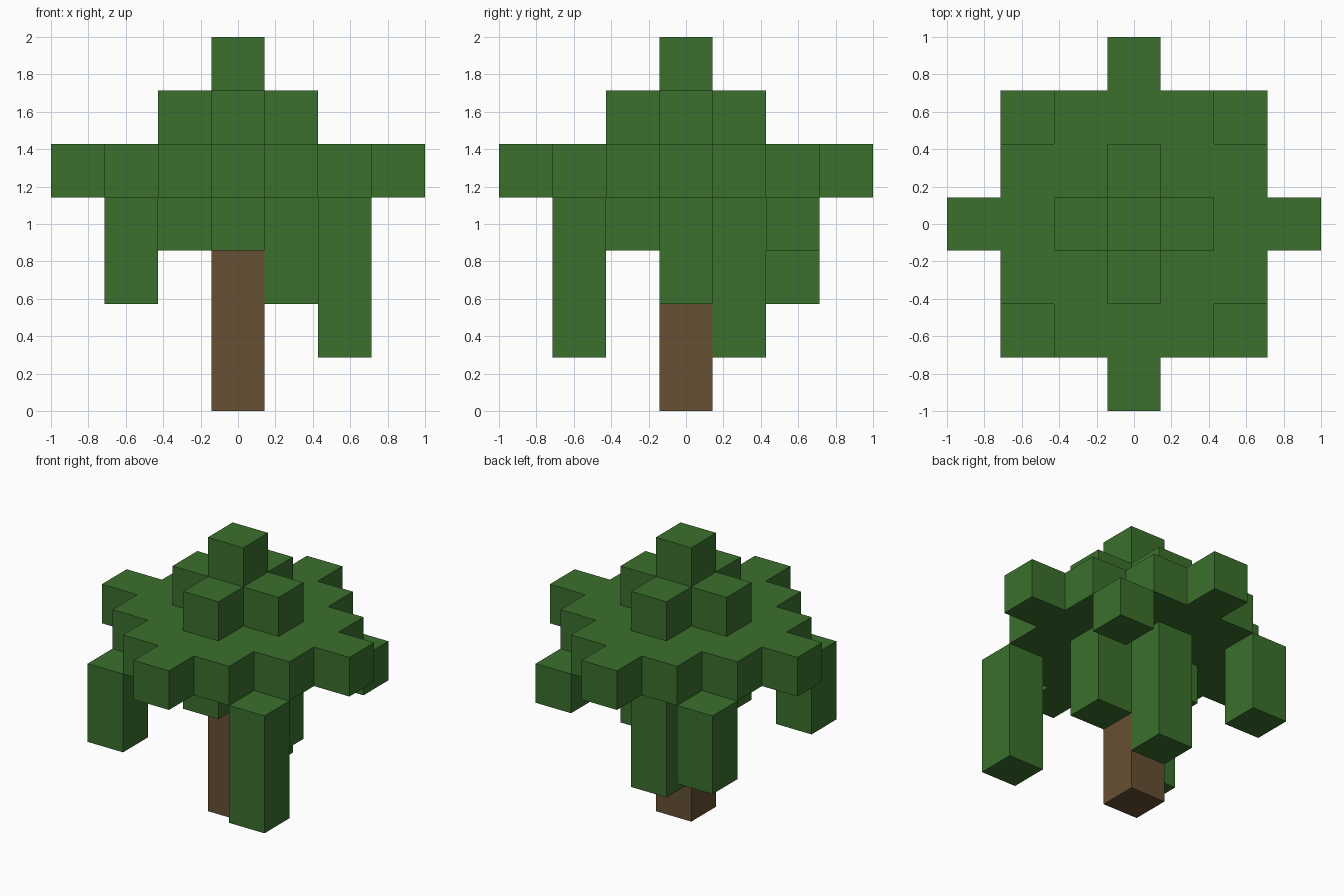
import bpy
import bmesh

if "Cube" in bpy.data.objects:
    bpy.data.objects.remove(bpy.data.objects["Cube"], do_unlink=True)

U = 2 / 7  # block size


def make_material(name, rgb):
    color = (*rgb, 1)
    mat = bpy.data.materials.new(name)
    mat.use_nodes = True
    mat.diffuse_color = color
    bsdf = mat.node_tree.nodes["Principled BSDF"]
    bsdf.inputs["Base Color"].default_value = color
    bsdf.inputs["Roughness"].default_value = 0.9
    return mat


leaf = make_material("leaf green", (0.044, 0.162, 0.026))
bark = make_material("bark brown", (0.133, 0.080, 0.033))


def prism(name, outline, bottom, top, mat):
    """Extrude a counter-clockwise outline, measured in blocks."""
    bm = bmesh.new()
    base = bm.faces.new([bm.verts.new((x * U, y * U, bottom * U)) for x, y in outline])
    raised = bmesh.ops.extrude_face_region(bm, geom=[base], use_keep_orig=True)["geom"]
    verts = [v for v in raised if isinstance(v, bmesh.types.BMVert)]
    bmesh.ops.translate(bm, verts=verts, vec=(0, 0, (top - bottom) * U))
    bmesh.ops.recalc_face_normals(bm, faces=bm.faces)
    mesh = bpy.data.meshes.new(name)
    bm.to_mesh(mesh)
    bm.free()
    mesh.materials.append(mat)
    obj = bpy.data.objects.new(name, mesh)
    bpy.context.collection.objects.link(obj)
    return obj


def four_way(quarter):
    """Repeat a quarter outline around the trunk axis."""
    points = []
    for _ in range(4):
        points += quarter
        quarter = [(-y, x) for x, y in quarter]
    return points


def column(name, x, y, bottom, top, mat):
    square = [(x + dx, y + dy) for dx, dy in four_way([(.5, .5)])]
    return prism(name, square, bottom, top, mat)


# Trunk
column("trunk", 0, 0, 0, 4, bark)

# Stepped crown: wide canopy, cross tier, tip
step = [(3.5, .5), (2.5, .5), (2.5, 1.5), (1.5, 1.5), (1.5, 2.5), (.5, 2.5), (.5, 3.5)]
prism("canopy", four_way(step), 4, 5, leaf)
prism("upper_tier", four_way([(1.5, .5), (.5, .5), (.5, 1.5)]), 5, 6, leaf)
column("crown_tip", 0, 0, 6, 7, leaf)

# Hanging leaves: position and lowest block
hanging = {
    "front_left_corner_leaves": (2, -2, 1),
    "front_right_corner_leaves": (-2, -2, 2),
    "back_left_corner_leaves": (2, 2, 3),
    "back_right_corner_leaves": (-2, 2, 2),
    "inner_left_leaves": (1, 0, 2),
    "inner_right_leaves": (-1, 0, 3),
    "inner_front_leaves": (0, -1, 3),
    "inner_back_leaves": (0, 1, 1),
}
for name, (x, y, bottom) in hanging.items():
    column(name, x, y, bottom, 4, leaf)
